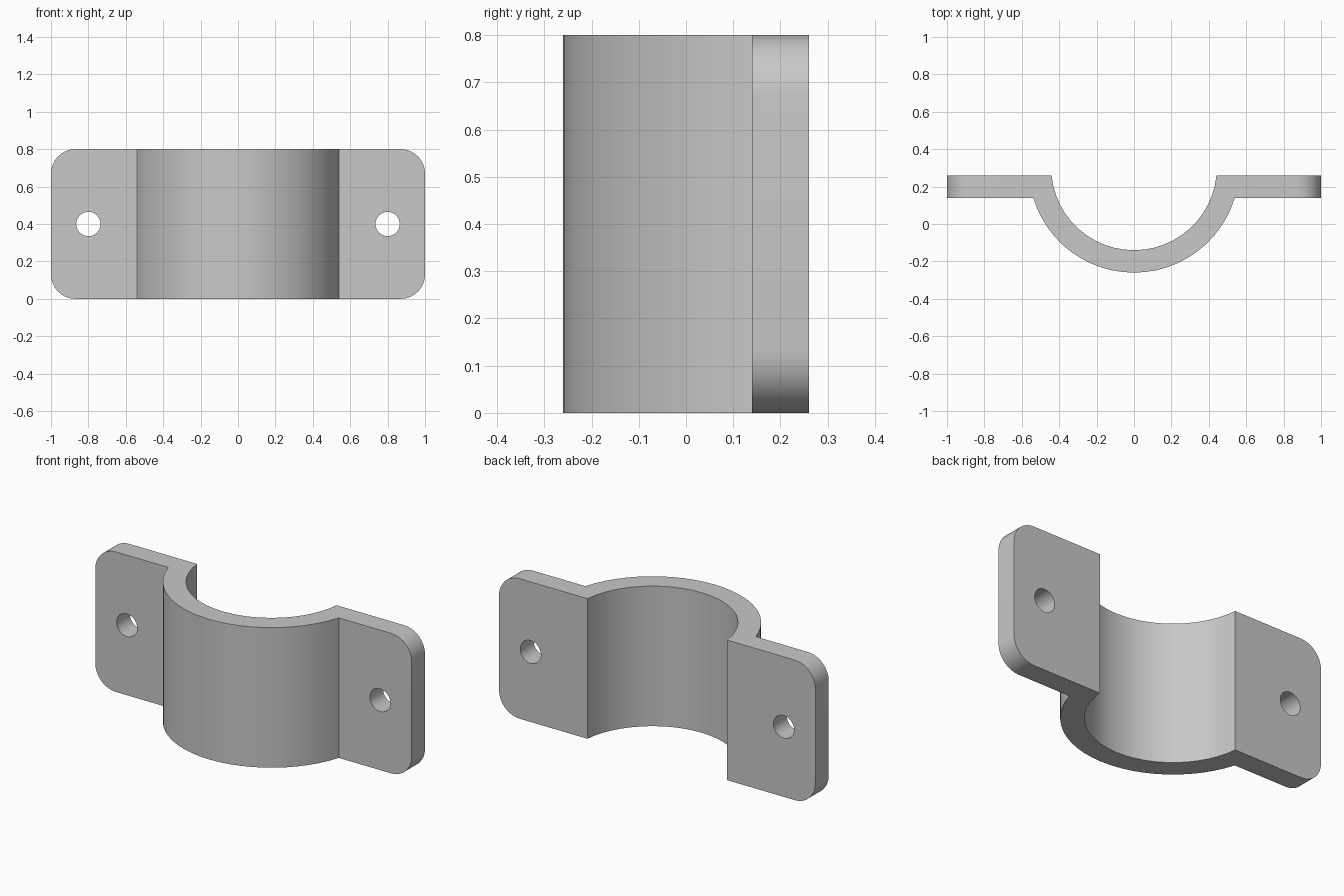
import bpy, bmesh
from math import sin, cos, asin, acos, pi, radians

cube = bpy.data.objects.get("Cube")
if cube:
    bpy.data.objects.remove(cube, do_unlink=True)

HEIGHT = 0.8
BACK, FRONT = 0.26, 0.14          # flange faces along y
CENTRE_Y = 0.303                  # axis of the saddle
R_IN, R_OUT = 0.443, 0.563
STEPS = 24

grey = bpy.data.materials.new("light grey metal")
grey.use_nodes = True
grey.diffuse_color = (0.58, 0.58, 0.58, 1)
grey.node_tree.nodes["Principled BSDF"].inputs["Base Color"].default_value = (0.58, 0.58, 0.58, 1)


def arc(radius, end_y):
    """Points from the left end to the right end, dipping towards the front."""
    half = acos((CENTRE_Y - end_y) / radius)
    angles = [half - 2 * half * i / STEPS for i in range(STEPS + 1)]
    return [(radius * sin(a), CENTRE_Y - radius * cos(a)) for a in angles]


# Clamp outline: outer arc, right flange, inner arc back, left flange
outline = (arc(R_OUT, FRONT) + [(-1, FRONT), (-1, BACK)]
           + arc(R_IN, BACK)[::-1] + [(1, BACK), (1, FRONT)])
bm = bmesh.new()
base = bm.faces.new([bm.verts.new((x, y, 0)) for x, y in outline])
top = bmesh.ops.extrude_face_region(bm, geom=[base])["geom"]
bmesh.ops.translate(bm, vec=(0, 0, HEIGHT),
                    verts=[v for v in top if isinstance(v, bmesh.types.BMVert)])

# Rounded flange corners
corners = [e for e in bm.edges
           if all(abs(v.co.x) > 0.99 for v in e.verts)
           and abs(e.verts[0].co.z - e.verts[1].co.z) < 0.01]
bmesh.ops.bevel(bm, geom=corners, offset=0.13, offset_type='OFFSET',
                segments=8, profile=0.5, affect='EDGES')
bmesh.ops.recalc_face_normals(bm, faces=bm.faces)
mesh = bpy.data.meshes.new("saddle_clamp")
bm.to_mesh(mesh)
bm.free()
mesh.materials.append(grey)
clamp = bpy.data.objects.new("saddle_clamp", mesh)
bpy.context.collection.objects.link(clamp)

# Screw holes through both flanges
for side in (-1, 1):
    bpy.ops.mesh.primitive_cylinder_add(vertices=32, radius=0.065, depth=0.4,
                                        location=(side * 0.8, 0.2, HEIGHT / 2),
                                        rotation=(pi / 2, 0, 0))
    cutter = bpy.context.object
    cutter.name = "hole_cutter"
    cutter.hide_render = True
    cutter.data.materials.append(grey)
    cut = clamp.modifiers.new("screw_hole", 'BOOLEAN')
    cut.operation = 'DIFFERENCE'
    cut.solver = 'EXACT'
    cut.object = cutter
    bpy.ops.object.select_all(action='DESELECT')
    clamp.select_set(True)
    bpy.context.view_layer.objects.active = clamp
    bpy.ops.object.modifier_apply(modifier=cut.name)
    bpy.data.objects.remove(cutter, do_unlink=True)

bpy.ops.object.shade_smooth_by_angle(angle=radians(30))
